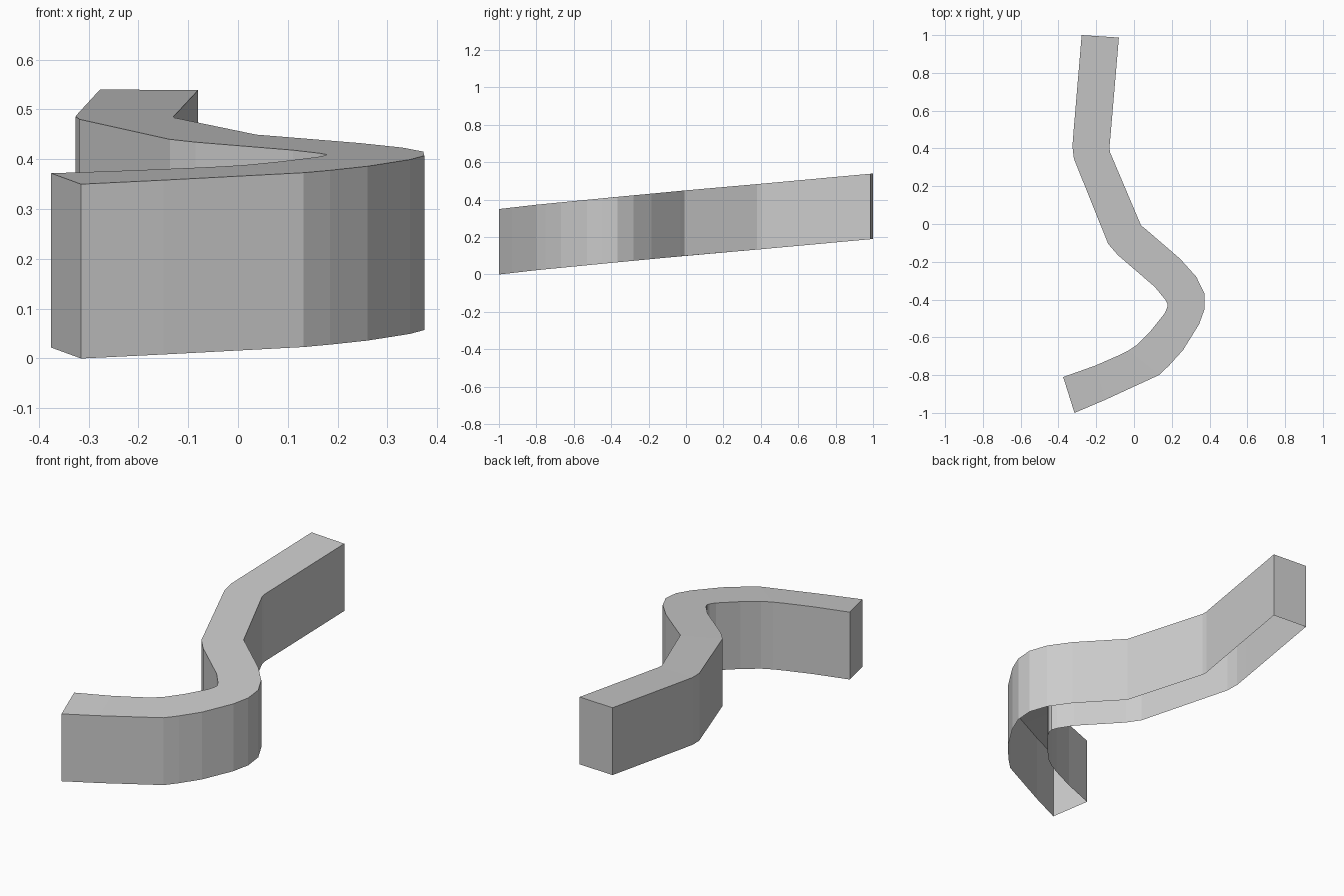
import bpy, bmesh

if "Cube" in bpy.data.objects:
    bpy.data.objects.remove(bpy.data.objects["Cube"])

# Plan outline of the winding strip, back to front: left x, y, right x, y
SECTIONS = [
    (-.277, 1.0, -.08, .987), (-.32, .49, -.125, .46),
    (-.326, .41, -.13, .405), (-.318, .345, -.127, .38),
    (-.137, -.105, .037, -.007), (-.085, -.165, .065, -.03),
    (.11, -.333, .245, -.185), (.165, -.40, .33, -.28),
    (.178, -.425, .372, -.365), (.175, -.445, .374, -.45),
    (.16, -.476, .345, -.53), (.085, -.57, .26, -.667),
    (.016, -.64, .185, -.75), (-.03, -.67, .132, -.80),
    (-.08, -.695, -.02, -.87), (-.206, -.75, -.15, -.93),
    (-.375, -.81, -.315, -1.0),
]
# Rising height of the underside: y, z
SLOPE = [(-1, 0), (-.8, .023), (-.4, .062), (0, .10), (.4, .135), (1, .19)]
HEIGHT = .35


def base_z(y):
    for (y0, z0), (y1, z1) in zip(SLOPE, SLOPE[1:]):
        if y <= y1:
            return z0 + (z1 - z0) * (y - y0) / (y1 - y0)
    return SLOPE[-1][1]


bm = bmesh.new()


def column(x, y):
    z = base_z(y)
    return bm.verts.new((x, y, z + HEIGHT)), bm.verts.new((x, y, z))


def wall(a, b):
    bm.faces.new((a[0], b[0], b[1], a[1]))


left = [column(s[0], s[1]) for s in SECTIONS]
right = [column(s[2], s[3]) for s in SECTIONS]

# Top surface and both side walls; the underside is open
for l0, l1, r0, r1 in zip(left, left[1:], right, right[1:]):
    bm.faces.new((l0[0], l1[0], r1[0], r0[0]))
    wall(l1, l0)
    wall(r0, r1)

# End caps
wall(left[0], right[0])
wall(right[-1], left[-1])

mesh = bpy.data.meshes.new("winding_path")
bm.to_mesh(mesh)
bm.free()
bpy.context.collection.objects.link(bpy.data.objects.new("winding_path", mesh))
